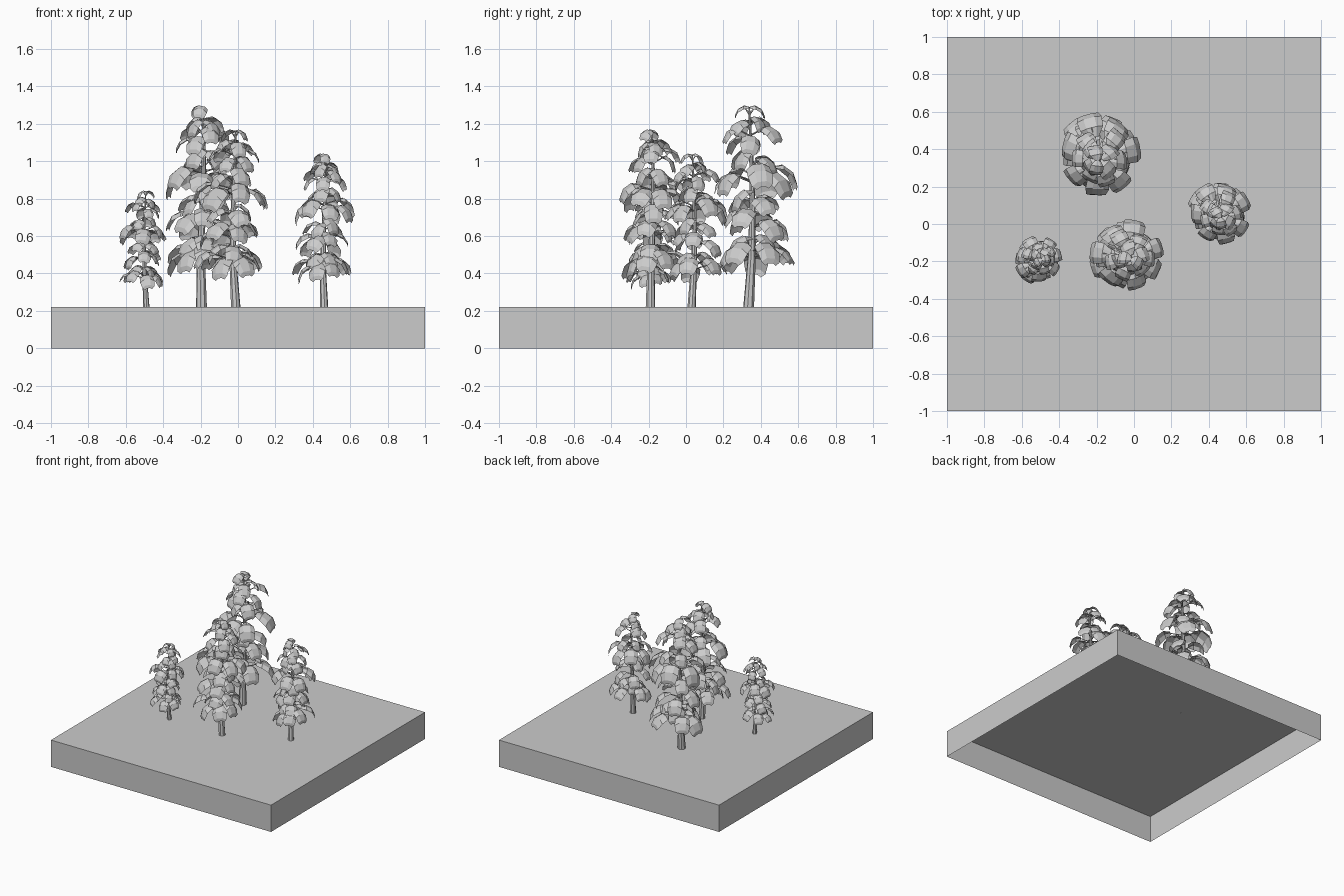
import bpy, bmesh, math, random
from mathutils import Vector, Matrix

if "Cube" in bpy.data.objects:
    bpy.data.objects.remove(bpy.data.objects["Cube"])

random.seed(4)


def make_object(name, bm):
    me = bpy.data.meshes.new(name)
    bm.to_mesh(me)
    bm.free()
    ob = bpy.data.objects.new(name, me)
    bpy.context.collection.objects.link(ob)
    return ob


def tube(bm, points, radii, sides):
    """Tapered tube through a list of points."""
    axis = (points[-1] - points[0]).normalized()
    q = axis.to_track_quat('Z', 'Y')
    rings = []
    for p, r in zip(points, radii):
        rings.append([bm.verts.new(p + q @ Vector((r * math.cos(a), r * math.sin(a), 0)))
                      for a in (2 * math.pi * i / sides for i in range(sides))])
    for lo, hi in zip(rings, rings[1:]):
        for i in range(sides):
            j = (i + 1) % sides
            bm.faces.new((lo[i], lo[j], hi[j], hi[i]))
    bm.faces.new(rings[-1])


# arching leaf section: distance along, height, half width (unit length)
LEAF = [(0.0, -0.04, 0.17), (0.34, 0.08, 0.42), (0.74, -0.08, 0.46), (0.97, -0.42, 0.38), (1.0, -0.62, 0.22)]


def leaf(bm, base, angle, length, pitch, roll):
    m = (Matrix.Translation(base) @ Matrix.Rotation(angle, 4, 'Z')
         @ Matrix.Rotation(pitch, 4, 'Y') @ Matrix.Rotation(roll, 4, 'X'))
    rows = []
    for x, z, w in LEAF:
        rows.append([bm.verts.new(m @ (Vector((x, w * s, z - d * w)) * length))
                     for s, d in ((-1, 0.42), (-0.45, 0.05), (0.45, 0.05), (1, 0.42))])
    for a, b in zip(rows, rows[1:]):
        for i in range(3):
            bm.faces.new((a[i], b[i], b[i + 1], a[i + 1]))


def trunk_point(h):
    return Vector((0.02 * math.sin(h * 3.0), 0.008 * math.sin(h * 6), h))


# trunk of a tree one unit tall
bm = bmesh.new()
hs = [0, 0.25, 0.5, 0.75, 0.98]
tube(bm, [trunk_point(h) for h in hs], [0.027, 0.020, 0.015, 0.010, 0.004], 8)
trunk = make_object("trunk", bm)

# whorls: height, leaf count, outer radius, leaf length
TIERS = [(0.29, 7, 0.205, 0.125), (0.36, 4, 0.14, 0.12), (0.46, 6, 0.175, 0.12),
         (0.56, 4, 0.14, 0.12), (0.68, 7, 0.22, 0.135), (0.76, 4, 0.13, 0.11),
         (0.86, 6, 0.155, 0.105), (0.93, 4, 0.105, 0.09), (0.985, 2, 0.075, 0.075)]
bm = bmesh.new()
bw = bmesh.new()
for t, (h, n, radius, length) in enumerate(TIERS):
    for i in range(n):
        a = 2 * math.pi * (i + random.uniform(-0.15, 0.15)) / n + t * 2.4
        out = radius * (1 + 0.14 * math.cos(a)) * random.uniform(0.88, 1.06)
        z = h + random.uniform(-0.03, 0.03) * (h < 0.95)
        size = length * random.uniform(0.9, 1.08)
        c = trunk_point(h)
        d = Vector((math.cos(a), math.sin(a), 0))
        base = Vector((c.x, c.y, z)) + d * max(out - size, 0.0)
        leaf(bm, base, a, size, random.uniform(-0.05, 0.3), random.uniform(-0.25, 0.25))
        # twig carrying the leaf
        tube(bw, [trunk_point(z - 0.04), base + d * size * 0.35], [0.005, 0.002], 4)
leaves = make_object("leaves", bm)
branches = make_object("branches", bw)

# the four trees: x, y, height, turn in degrees
TREES = [(-0.195, 0.335, 1.09, 72), (-0.012, -0.19, 0.96, 140),
         (0.46, 0.03, 0.83, 90), (-0.49, -0.19, 0.63, 180)]
for k, (x, y, height, turn) in enumerate(TREES):
    for part in (trunk, leaves, branches):
        ob = part
        if k:
            ob = part.copy()
            bpy.context.collection.objects.link(ob)
        ob.location = (x, y, 0.22)
        ob.rotation_euler = (0, 0, math.radians(turn))
        ob.scale = (height, height, height)

# ground slab, hollow and open underneath
bm = bmesh.new()
bmesh.ops.create_cube(bm, size=1)
bmesh.ops.transform(bm, matrix=Matrix.Translation((0, 0, 0.11)) @ Matrix.Diagonal((2, 2, 0.22, 1)), verts=bm.verts)
bmesh.ops.delete(bm, geom=[f for f in bm.faces if f.normal.z < -0.5], context='FACES_ONLY')
make_object("ground_slab", bm)
